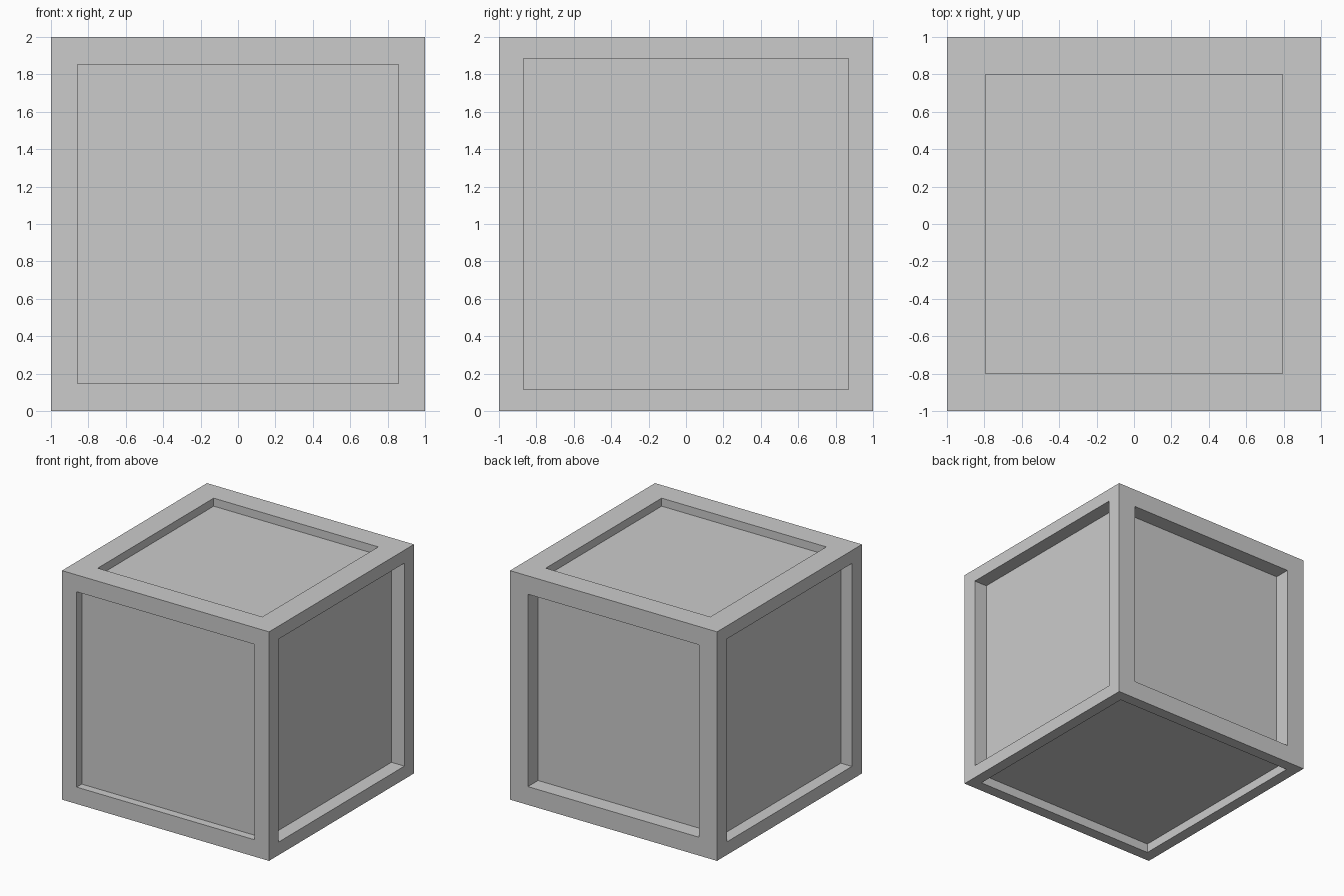
import bpy, bmesh
from mathutils import Vector

if "Cube" in bpy.data.objects:
    bpy.data.objects.remove(bpy.data.objects["Cube"])

# Per side: outward axis, direction, half sizes of the opening (in axis order), recess depth
SIDES = [
    ("y", -1, (0.858, 0, 0.853), 0.07),   # front
    ("y", 1, (0.827, 0, 0.840), 0.14),    # back
    ("x", 1, (0, 0.868, 0.886), 0.125),   # right
    ("x", -1, (0, 0.861, 0.886), 0.107),  # left
    ("z", 1, (0.795, 0.80, 0), 0.07),     # top
    ("z", -1, (0.90, 0.90, 0), 0.08),     # bottom
]


def recess(bm, axis, sign, half, depth):
    """Inset one cube side to the opening size and push its panel inwards."""
    normal = Vector([sign if a == axis else 0 for a in "xyz"])
    face = next(f for f in bm.faces
                if f.normal.dot(normal) > 0.99 and f.calc_center_median().dot(normal) > 0.99)
    bmesh.ops.inset_individual(bm, faces=[face], thickness=0.1)
    for v in face.verts:
        for i, h in enumerate(half):
            if h:
                v.co[i] = h if v.co[i] > 0 else -h
    panel = bmesh.ops.extrude_discrete_faces(bm, faces=[face])["faces"][0]
    bmesh.ops.translate(bm, verts=panel.verts, vec=-normal * depth)


# Solid crate with a border frame and a sunken panel on all six sides
bm = bmesh.new()
bmesh.ops.create_cube(bm, size=2)
bm.normal_update()
for side in SIDES:
    recess(bm, *side)
    bm.normal_update()
bmesh.ops.translate(bm, verts=bm.verts, vec=(0, 0, 1))
bmesh.ops.recalc_face_normals(bm, faces=bm.faces)

mesh = bpy.data.meshes.new("panelled_crate")
bm.to_mesh(mesh)
bm.free()
crate = bpy.data.objects.new("panelled_crate", mesh)
bpy.context.collection.objects.link(crate)
